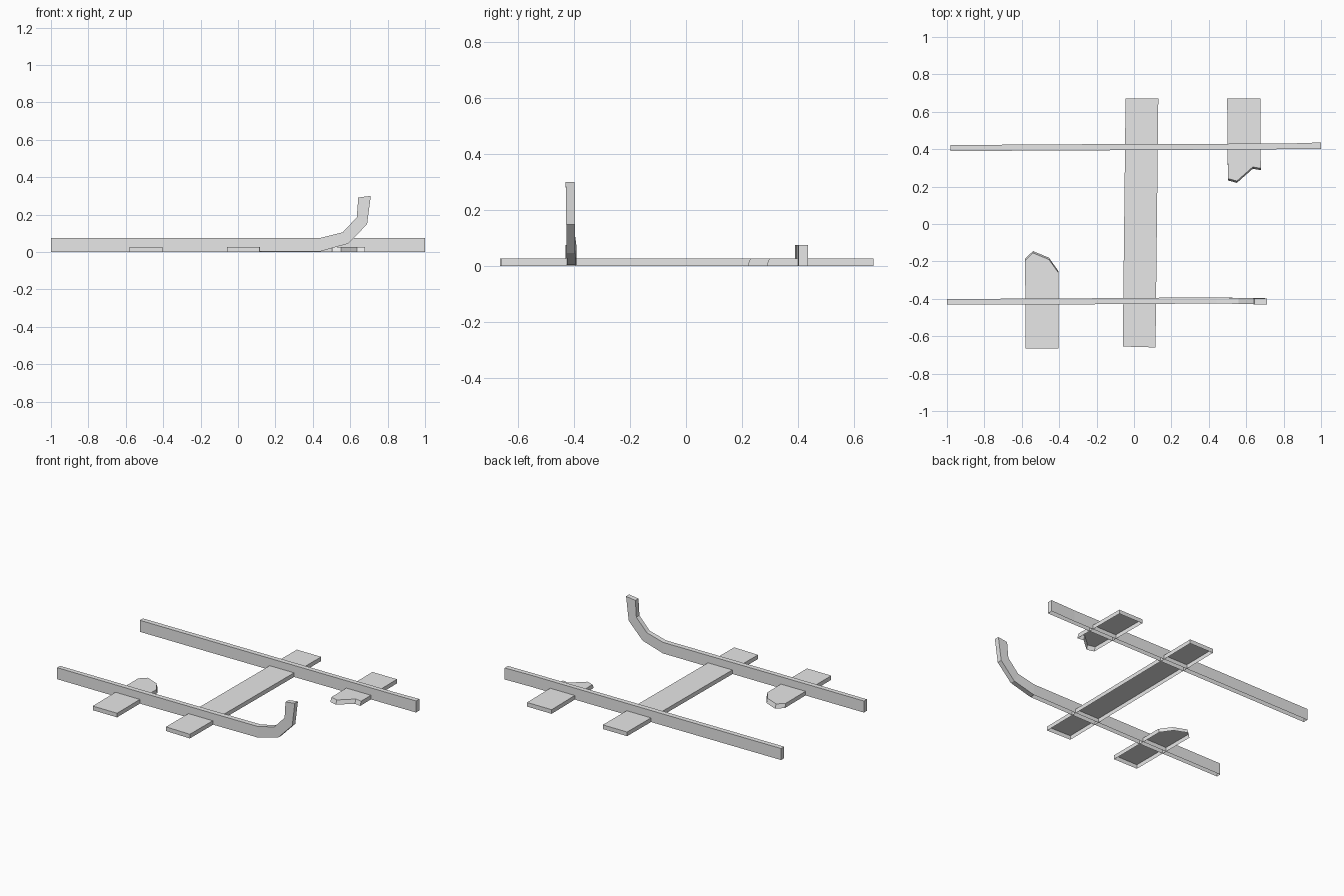
import bpy, bmesh

if "Cube" in bpy.data.objects:
    bpy.data.objects.remove(bpy.data.objects["Cube"])

grey = bpy.data.materials.new("light grey")
grey.diffuse_color = (0.8, 0.8, 0.8, 1)
grey.use_nodes = True
grey.node_tree.nodes["Principled BSDF"].inputs["Base Color"].default_value = grey.diffuse_color


def finish(bm, name):
    mesh = bpy.data.meshes.new(name)
    bm.to_mesh(mesh)
    bm.free()
    mesh.materials.append(grey)
    obj = bpy.data.objects.new(name, mesh)
    bpy.context.collection.objects.link(obj)
    return obj


# Flat board, open underneath; outline runs counter-clockwise.
# Points named in 'flare' sit a little further out at the bottom.
def board(name, outline, height=0.027, flare=(), flare_y=0.0):
    bm = bmesh.new()
    top = [bm.verts.new((x, y, height)) for x, y in outline]
    low = [bm.verts.new((x, y + (flare_y if i in flare else 0), 0))
           for i, (x, y) in enumerate(outline)]
    bm.faces.new(top)
    n = len(top)
    for i in range(n):
        j = (i + 1) % n
        bm.faces.new((low[i], low[j], top[j], top[i]))
    return finish(bm, name)


# Rail swept through stations: (low x, low z), (top x, top z), y min, y max.
# The underside is closed only where the rail leaves the ground.
def rail(name, stations):
    bm = bmesh.new()
    rings = []
    for (lx, lz), (tx, tz), y0, y1 in stations:
        rings.append([bm.verts.new(p) for p in
                      ((lx, y0, lz), (lx, y1, lz), (tx, y1, tz), (tx, y0, tz))])
    for a, b, st in zip(rings, rings[1:], stations[1:]):
        for i in range(4):
            if i == 0 and st[0][1] < 0.01:
                continue
            j = (i + 1) % 4
            bm.faces.new((a[i], a[j], b[j], b[i]))
    bm.faces.new(rings[0][::-1])
    bm.faces.new(rings[-1])
    bmesh.ops.recalc_face_normals(bm, faces=bm.faces[:])
    return finish(bm, name)


# Long cross board
board("centre_board", [(-0.06, -0.655), (0.115, -0.66), (0.13, 0.67), (-0.045, 0.67)])

# Broken short boards
board("left_broken_board",
      [(-0.58, -0.665), (-0.405, -0.665), (-0.405, -0.26), (-0.455, -0.19),
       (-0.54, -0.155), (-0.582, -0.195)], flare=(2, 3, 4, 5), flare_y=0.01)
board("right_broken_board",
      [(0.675, 0.67), (0.498, 0.67), (0.502, 0.243), (0.55, 0.23),
       (0.635, 0.305), (0.678, 0.298)], flare=(2, 3, 4, 5), flare_y=-0.01)

# Straight back rail
rail("back_rail", [
    ((-0.98, 0), (-0.98, 0.075), 0.39, 0.422),
    ((-0.18, 0), (-0.18, 0.075), 0.394, 0.427),
    ((0.82, 0), (0.82, 0.075), 0.40, 0.43),
    ((1.0, 0), (1.0, 0.075), 0.402, 0.436)])

# Front rail with upturned end
rail("front_rail", [
    ((-1.0, 0), (-1.0, 0.075), -0.431, -0.401),
    ((-0.36, 0), (-0.36, 0.075), -0.430, -0.398),
    ((0.44, 0.003), (0.44, 0.075), -0.425, -0.392),
    ((0.59, 0.045), (0.56, 0.105), -0.427, -0.396),
    ((0.69, 0.148), (0.635, 0.185), -0.428, -0.396),
    ((0.71, 0.30), (0.643, 0.291), -0.430, -0.398)])
